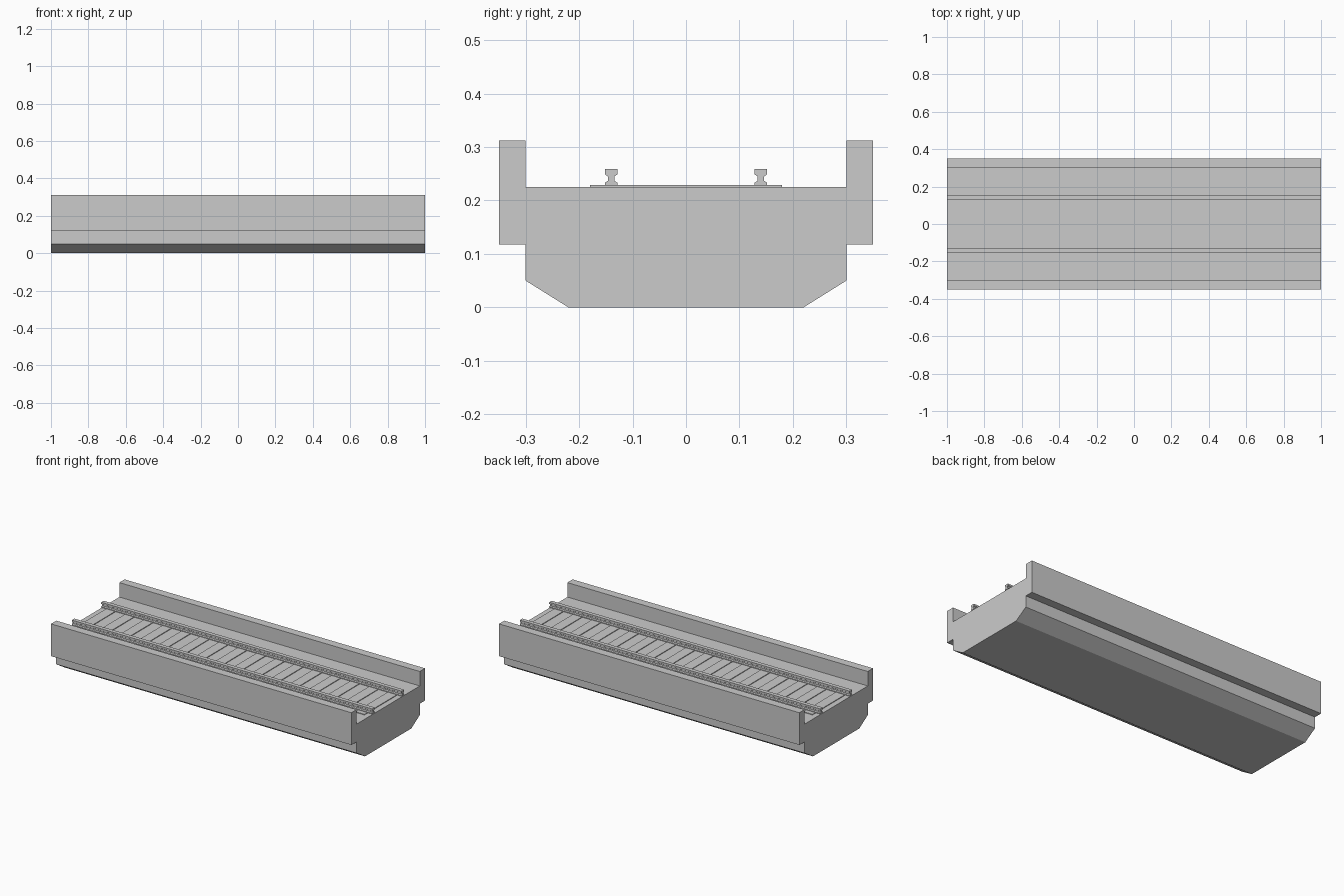
import bpy, bmesh

if "Cube" in bpy.data.objects:
    bpy.data.objects.remove(bpy.data.objects["Cube"])

LENGTH = 2.0


def finish(name, bm):
    bmesh.ops.recalc_face_normals(bm, faces=bm.faces)
    mesh = bpy.data.meshes.new(name)
    bm.to_mesh(mesh)
    bm.free()
    obj = bpy.data.objects.new(name, mesh)
    bpy.context.collection.objects.link(obj)
    return obj


def extrude_x(name, profile, x0=-LENGTH / 2, x1=LENGTH / 2):
    """Sweep a (y, z) profile along x."""
    bm = bmesh.new()
    face = bm.faces.new([bm.verts.new((x0, y, z)) for y, z in profile])
    geom = bmesh.ops.extrude_face_region(bm, geom=[face])["geom"]
    verts = [g for g in geom if isinstance(g, bmesh.types.BMVert)]
    bmesh.ops.translate(bm, verts=verts, vec=(x1 - x0, 0, 0))
    return finish(name, bm)


def rect(y0, y1, z0, z1):
    return [(y0, z0), (y1, z0), (y1, z1), (y0, z1)]


def mirrored(half):
    return half + [(-y, z) for y, z in reversed(half)]


# Bridge deck with chamfered underside
extrude_x("deck", mirrored([(0.22, 0), (0.30, 0.05), (0.30, 0.225)]))

# I-shaped rail section, foot to head
rail = mirrored([(0.012, 0.228), (0.012, 0.233), (0.006, 0.237),
                 (0.006, 0.245), (0.012, 0.249), (0.012, 0.259)])

# Parapet walls and rails on both sides
for side, s in (("left", -1), ("right", 1)):
    extrude_x(f"parapet_{side}", rect(s * 0.30, s * 0.35, 0.118, 0.312))
    extrude_x(f"rail_{side}", [(y + s * 0.14, z) for y, z in rail])

# Sleepers slightly proud of the deck
count, width = 16, 0.06
pitch = LENGTH / count
for i in range(count):
    x = -LENGTH / 2 + (i + 0.5) * pitch
    extrude_x(f"sleeper_{i + 1:02d}", rect(-0.18, 0.18, 0.215, 0.229),
              x - width / 2, x + width / 2)
